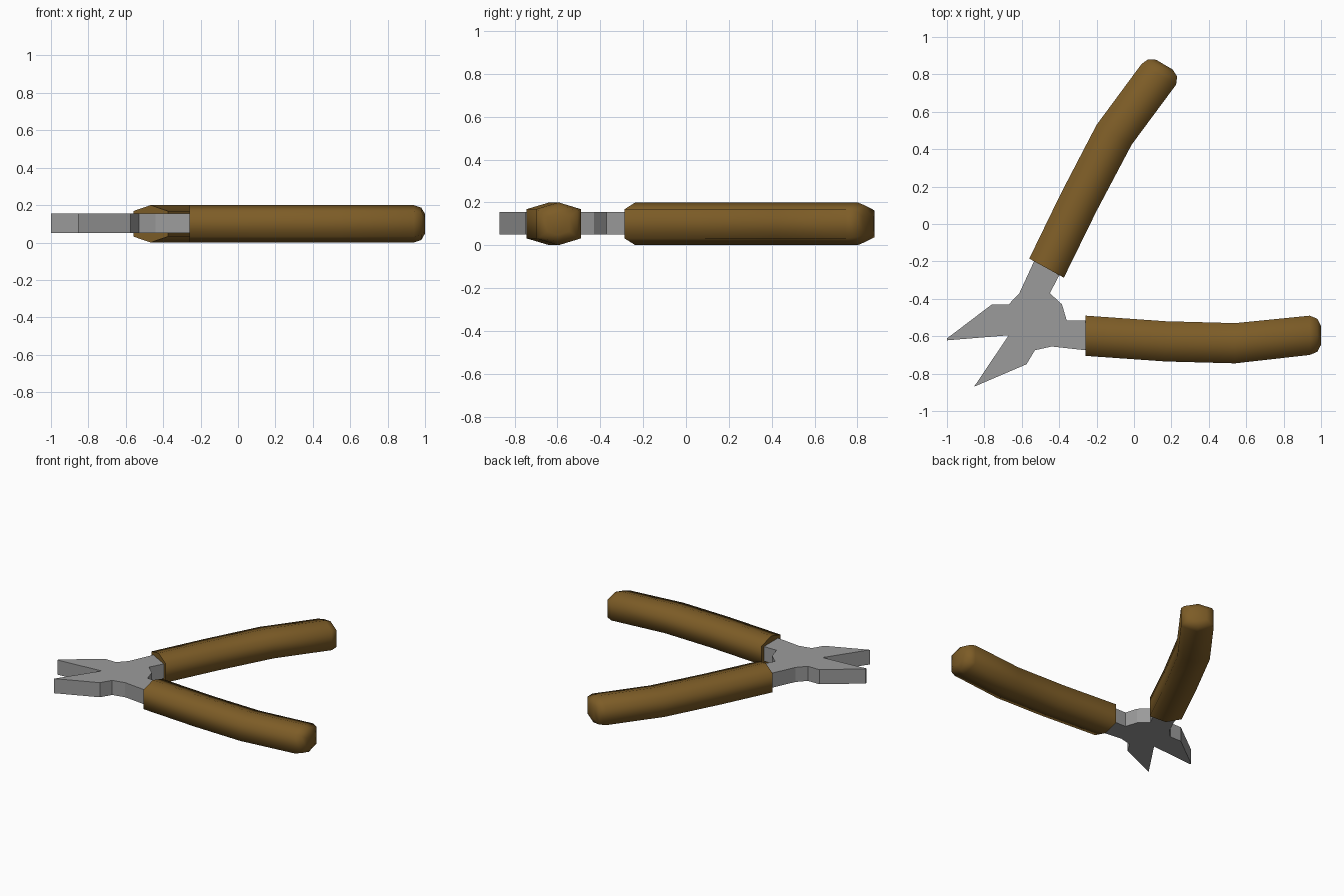
import bpy, bmesh, math
from mathutils import Vector

if "Cube" in bpy.data.objects:
    bpy.data.objects.remove(bpy.data.objects["Cube"])


def material(name, rgb):
    m = bpy.data.materials.new(name)
    m.diffuse_color = (*rgb, 1)
    m.use_nodes = True
    m.node_tree.nodes["Principled BSDF"].inputs["Base Color"].default_value = m.diffuse_color
    return m


STEEL = material("steel grey", (0.33, 0.33, 0.33))
GRIP = material("brown grip", (0.205, 0.108, 0.02))


def finish(bm, name, mat):
    bmesh.ops.recalc_face_normals(bm, faces=bm.faces)
    me = bpy.data.meshes.new(name)
    bm.to_mesh(me)
    bm.free()
    me.materials.append(mat)
    ob = bpy.data.objects.new(name, me)
    bpy.context.collection.objects.link(ob)
    return ob


# Steel head: extruded outline with both jaws and the two shanks
outline = [(-1, -.622), (-.67, -.595), (-.855, -.87), (-.575, -.75),
           (-.53, -.675), (-.44, -.655), (-.26, -.675), (-.2, -.675),
           (-.2, -.515), (-.36, -.515), (-.385, -.43), (-.45, -.37),
           (-.40, -.275), (-.37, -.22), (-.50, -.14), (-.53, -.19),
           (-.613, -.37), (-.67, -.43), (-.76, -.43), (-1, -.612)]
bm = bmesh.new()
face = bm.faces.new([bm.verts.new((x, y, .05)) for x, y in outline])
ext = bmesh.ops.extrude_face_region(bm, geom=[face])
bmesh.ops.translate(bm, vec=(0, 0, .105),
                    verts=[v for v in ext["geom"] if isinstance(v, bmesh.types.BMVert)])
finish(bm, "jaw_head", STEEL)


# Grip: six-sided tube lofted through left/right edge pairs, with a rounded end
def grip(name, pairs):
    rings = []
    for a, b in pairs:
        a, b = Vector(a), Vector(b)
        rings.append(((a + b) / 2, (a - b) / 2, .1, .068))
    c, h = rings[-1][:2]
    fwd = Vector((h.y, -h.x)).normalized()
    for step, width, top, side in ((.04, .84, .086, .062), (.06, .48, .052, .035)):
        rings.append((c + fwd * step, h * width, top, side))

    bm = bmesh.new()
    loops = []
    for c, h, top, side in rings:
        section = [(1, -side), (1, side), (0, top), (-1, side), (-1, -side), (0, -top)]
        loops.append([bm.verts.new((c.x + h.x * s, c.y + h.y * s, .102 + z))
                      for s, z in section])
    for p, q in zip(loops, loops[1:]):
        for i in range(6):
            j = (i + 1) % 6
            bm.faces.new((p[i], p[j], q[j], q[i]))
    bm.faces.new(loops[0])
    bm.faces.new(loops[-1])
    bmesh.ops.translate(bm, vec=(0, 0, -.002), verts=bm.verts)
    ob = finish(bm, name, GRIP)
    bpy.ops.object.select_all(action='DESELECT')
    ob.select_set(True)
    bpy.context.view_layer.objects.active = ob
    bpy.ops.object.shade_smooth_by_angle(angle=math.radians(80))


grip("lower_grip", [((-.26, -.49), (-.26, -.705)), ((.17, -.52), (.17, -.735)),
                    ((.54, -.53), (.54, -.745)), ((.94, -.49), (.94, -.70))])
grip("upper_grip", [((-.56, -.185), (-.375, -.287)), ((-.39, .165), (-.20, .07)),
                    ((-.20, .53), (-.012, .425)), ((.04, .855), (.225, .745))])
